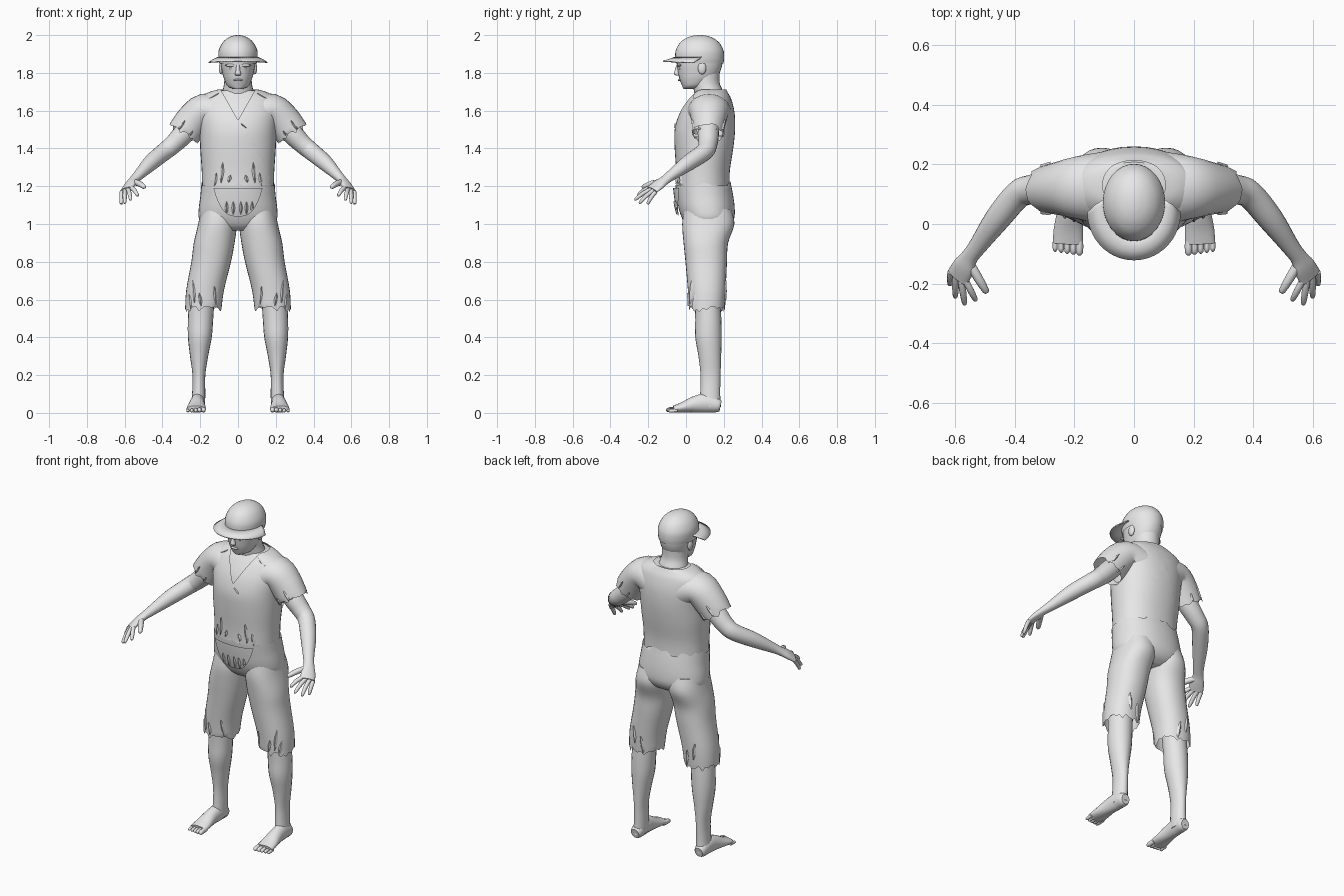
import bpy, bmesh, math, random
from mathutils import Vector
from mathutils.bvhtree import BVHTree

random.seed(4)
if "Cube" in bpy.data.objects:
    bpy.data.objects.remove(bpy.data.objects["Cube"])

GREY = bpy.data.materials.new("plain light grey")
GREY.use_nodes = True
GREY.diffuse_color = (.8, .8, .8, 1)
GREY.node_tree.nodes["Principled BSDF"].inputs["Base Color"].default_value = GREY.diffuse_color
X, UP = Vector((1, 0, 0)), Vector((0, 0, 1))


def finish(name, bm, mirror=False):
    bmesh.ops.recalc_face_normals(bm, faces=bm.faces)
    mesh = bpy.data.meshes.new(name)
    bm.to_mesh(mesh)
    bm.free()
    mesh.materials.append(GREY)
    ob = bpy.data.objects.new(name, mesh)
    bpy.context.collection.objects.link(ob)
    bpy.ops.object.select_all(action="DESELECT")
    ob.select_set(True)
    bpy.context.view_layer.objects.active = ob
    bpy.ops.object.shade_smooth_by_angle(angle=math.radians(50))
    if mirror:
        ob.modifiers.new("Mirror", "MIRROR")
    return ob


def smooth_rings(rings, k):
    # Catmull-Rom interpolation between the given sections
    out = []
    for i in range(len(rings) - 1):
        p = [rings[max(0, min(len(rings) - 1, i + d))] for d in (-1, 0, 1, 2)]
        for s in range(k):
            t = s / k
            out.append([b + 0.5 * t * (c - a + t * (2*a - 5*b + 4*c - d + t * (3*(b - c) + d - a)))
                        for a, b, c, d in zip(*p)])
    return out + [list(rings[-1])]


def loft(name, rings, side=None, n=28, k=4, power=2, fray=0, caps=(True, True), mirror=False, edit=None):
    # rings: x, y, z, half width, half depth; level sections unless side is given
    rings = smooth_rings(rings, k)
    bm, loops = bmesh.new(), []
    for i, (x, y, z, a, b) in enumerate(rings):
        before, after = rings[max(i - 1, 0)], rings[min(i + 1, len(rings) - 1)]
        t = (Vector(after[:3]) - Vector(before[:3])).normalized()
        u, v = X, Vector((0, 1, 0))
        if side is not None:
            u = (side - t * side.dot(t)).normalized()
            v = t.cross(u)
        loop = []
        for j in range(n):
            c, s = math.cos(math.tau * j / n), math.sin(math.tau * j / n)
            c, s = (math.copysign(abs(w) ** (2 / power), w) for w in (c, s))
            p = Vector((x, y, z)) + u * c * a + v * s * b
            if fray and i == len(rings) - 1:
                p += t * random.uniform(-fray, fray * 0.5)
            loop.append(bm.verts.new(p))
        loops.append(loop)
    for p, q in zip(loops, loops[1:]):
        for j in range(n):
            bm.faces.new((p[j - 1], p[j], q[j], q[j - 1]))
    for want, loop in zip(caps, (loops[0], loops[-1])):
        if want:
            bm.faces.new(loop)
    if edit:
        edit(bm)
    return finish(name, bm, mirror)


def blob(name, at, size, mirror=False):
    bm = bmesh.new()
    bmesh.ops.create_uvsphere(bm, u_segments=16, v_segments=10, radius=1)
    bmesh.ops.scale(bm, vec=size, verts=bm.verts)
    bmesh.ops.translate(bm, vec=at, verts=bm.verts)
    return finish(name, bm, mirror)


def patch(name, target, shape, cols, rows, lift, face=1, mirror=False):
    # sheet laid on a part's front (face 1) or back (face -1); lift varies across it
    tree = BVHTree.FromPolygons([v.co for v in target.data.vertices],
                                [p.vertices for p in target.data.polygons])
    bm, grid = bmesh.new(), []
    for r in range(rows + 1):
        row = []
        for c in range(cols + 1):
            x, z = shape(c / cols, r / rows)
            hit = tree.ray_cast(Vector((x, -face, z)), Vector((0, face, 0)))[0]
            row.append(bm.verts.new(hit - Vector((0, face * lift(c / cols), 0))) if hit else None)
        grid.append(row)
    for p, q in zip(grid, grid[1:]):
        for c in range(cols):
            quad = (p[c], p[c + 1], q[c + 1], q[c])
            if all(quad):
                bm.faces.new(quad)
    return finish(name, bm, mirror)


def fold(target, x, z, length, width, lean=0, face=1, mirror=False):
    # a frayed strip that stands off the cloth along its middle
    def shape(u, v):
        return (x + lean * (v - 0.5) + (u - 0.5) * width * (math.sin(math.pi * v) + 0.06),
                z + length * (v - 0.5))
    patch("frayed_strip", target, shape, 2, 6, lambda u: .001 + .007 * (1 - abs(2 * u - 1)), face, mirror)


# Shirt with an open V neck and ragged hem
body = [(0, .13, 1.712, .105, .083), (0, .13, 1.695, .16, .092), (0, .125, 1.66, .205, .115),
        (0, .112, 1.59, .213, .145), (0, .1, 1.5, .204, .16), (0, .095, 1.4, .2, .155),
        (0, .09, 1.28, .192, .142), (0, .09, 1.18, .19, .141)]


def cut_neck(bm):
    for s in (1, -1):
        bmesh.ops.bisect_plane(bm, geom=bm.verts[:] + bm.edges[:] + bm.faces[:],
                               plane_co=(0, 0, 1.55), plane_no=(s * 1.76, 0, -1))
    gone = [f for f in bm.faces if f.calc_center_median().y < .11
            and f.calc_center_median().z - 1.55 > 1.76 * abs(f.calc_center_median().x)]
    bmesh.ops.delete(bm, geom=gone, context="FACES")


shirt = loft("shirt", body, n=40, power=2.2, fray=.03, caps=(False, False), edit=cut_neck)
loft("chest", [(x, y, z - .006, a * .96, b * .94) for x, y, z, a, b in body[:6]], power=2.2)
sleeve = loft("sleeve", [(.1, .12, 1.58, .105, .125), (.18, .122, 1.6, .09, .108),
                         (.24, .12, 1.545, .092, .092), (.292, .115, 1.472, .09, .08)],
              side=Vector((.79, 0, .61)), fray=.016, caps=(True, False), mirror=True)

# Trousers
hips = loft("trouser_hips", [(0, .112, .965, .11, .08), (0, .117, .99, .18, .115), (0, .117, 1.03, .207, .138),
                             (0, .11, 1.08, .208, .148), (0, .1, 1.15, .199, .15), (0, .09, 1.215, .194, .147)],
            n=40, power=2.2, fray=.025, caps=(True, False))
trouser = loft("trouser_leg", [(.1, .115, 1.08, .095, .125), (.108, .118, 1.0, .103, .138),
                               (.126, .105, .9, .108, .118), (.142, .107, .8, .105, .11),
                               (.174, .11, .65, .1, .1), (.184, .11, .545, .096, .093)],
               n=32, power=2.2, fray=.022, caps=(True, False), mirror=True)
flap = patch("ragged_shirt_flap", hips,
             lambda u, v: ((u - .5) * (.26 - .03 * v), 1.19 - v * (.15 - .1 * abs(2 * u - 1) ** 3)),
             16, 8, lambda u: .014)

# Bare legs and feet
loft("lower_leg", [(.19, .112, .64, .068, .068), (.198, .118, .5, .067, .069), (.202, .119, .4, .063, .07),
                   (.206, .126, .3, .048, .06), (.207, .13, .2, .034, .053), (.208, .128, .1, .035, .053),
                   (.212, .127, .03, .037, .058)], n=20, mirror=True)
loft("foot", [(.213, .183, .036, .026, .028), (.213, .165, .04, .035, .038), (.214, .11, .052, .038, .05),
              (.217, .05, .046, .04, .044), (.22, -.015, .03, .049, .028), (.222, -.065, .02, .051, .018)],
     side=X, n=20, mirror=True)
for i in range(5):
    r = .015 - .0014 * i
    x = .183 + .0205 * i
    loft("toe", [(x, -.045, r + .004, r * .8, r), (x, -.08, r + .002, r * .85, r),
                 (x, -.1 + .003 * i, r, r * .7, r * .7), (x, -.106 + .003 * i, r, r * .2, r * .2)],
         side=X, n=10, k=2, mirror=True)

# Bare arms and hands
across = Vector((.8, .5, -.35)).normalized()
loft("arm", [(.22, .12, 1.55, .055, .055), (.29, .118, 1.475, .056, .056), (.345, .115, 1.42, .05, .05),
             (.39, .098, 1.383, .047, .047), (.46, .015, 1.325, .043, .042), (.525, -.075, 1.26, .031, .028),
             (.553, -.112, 1.232, .03, .022), (.572, -.145, 1.208, .04, .02), (.592, -.18, 1.18, .042, .014)],
     side=across, n=20, mirror=True)
knuckle = Vector((.59, -.176, 1.182))
tips = [(.53, -.258, 1.15), (.568, -.272, 1.128), (.6, -.248, 1.11), (.618, -.205, 1.105)]


def digit(name, start, end, r):
    a, b = Vector(start), Vector(end)
    mid = a.lerp(b, .5) + UP * .006
    loft(name, [(*a, r, r), (*mid, r, r), (*a.lerp(b, .92), r * .75, r * .75), (*b, r * .25, r * .25)],
         side=across, n=10, k=2, mirror=True)


for i, tip in enumerate(tips):
    digit("finger", knuckle + across * (i - 1.5) * .021, tip, .0115)
digit("thumb", (.555, -.128, 1.222), (.493, -.232, 1.195), .016)

# Neck, head and face
loft("neck", [(0, .13, 1.64, .1, .08), (0, .12, 1.7, .083, .077), (0, .105, 1.75, .073, .073),
              (0, .1, 1.82, .073, .08)], n=24)
loft("head", [(0, .022, 1.716, .028, .036), (0, .04, 1.73, .055, .06), (0, .058, 1.765, .073, .092),
              (0, .068, 1.8, .083, .11), (0, .072, 1.85, .092, .121), (0, .072, 1.9, .092, .12)],
     n=28, power=2.15)
loft("nose", [(0, -.04, 1.845, .009, .01), (0, -.047, 1.815, .011, .012), (0, -.049, 1.795, .016, .015),
              (0, -.042, 1.785, .011, .01)], n=12)
blob("lips", (0, -.034, 1.762), (.024, .009, .006))
blob("chin", (0, -.004, 1.733), (.03, .016, .018))
blob("brow", (.035, -.036, 1.84), (.034, .012, .008), True)
blob("eye", (.034, -.033, 1.822), (.013, .006, .006), True)
blob("ear", (.089, .085, 1.825), (.012, .022, .033), True)

# Hat with a front brim
loft("hat_crown", [(0, .072, 1.85, .099, .126), (0, .072, 1.88, .104, .13), (0, .072, 1.92, .102, .126),
                   (0, .072, 1.96, .082, .104), (0, .072, 1.985, .054, .07), (0, .072, 1.997, .024, .034),
                   (0, .072, 2.0, .004, .006)], n=32, caps=(False, True))
bm = bmesh.new()
rows = []
for i in range(33):
    c, s = math.cos(math.pi * i / 32), math.sin(math.pi * i / 32)
    rows.append([bm.verts.new(p) for p in ((.098 * c, .085 - .135 * s, 1.888),
                                           (.13 * c, .065 - .155 * s, 1.874),
                                           (.157 * c, .04 - .162 * s, 1.856 + .008 * s))])
for p, q in zip(rows, rows[1:]):
    for j in range(2):
        bm.faces.new((p[j], p[j + 1], q[j + 1], q[j]))
brim = finish("hat_brim", bm)
brim.modifiers.new("Thickness", "SOLIDIFY").thickness = .006

# Frayed strips in the cloth
for x, z, size in ((.085, 1.27, .11), (.12, 1.235, .07), (.045, 1.24, .04)):
    fold(shirt, x, z, size, .018, -.01, mirror=True)
fold(shirt, .125, 1.68, .03, .016, -.05, mirror=True)
fold(shirt, .03, 1.52, .025, .01, -.03)
for x, z, size in ((.12, .62, .1), (.2, .6, .07), (.235, .64, .12), (.255, .59, .08)):
    fold(trouser, x, z, size, .016, .01, mirror=True)
for x, z in ((.15, .6), (.2, .65)):
    fold(trouser, x, z, .1, .02, .01, face=-1, mirror=True)
for face in (1, -1):
    fold(sleeve, .3, 1.52, .06, .016, -.04, face, True)
    fold(sleeve, .255, 1.47, .05, .014, -.035, face, True)
for x in (-.06, -.025, .015, .045, .075):
    fold(flap, x, 1.085, .07, .016)
